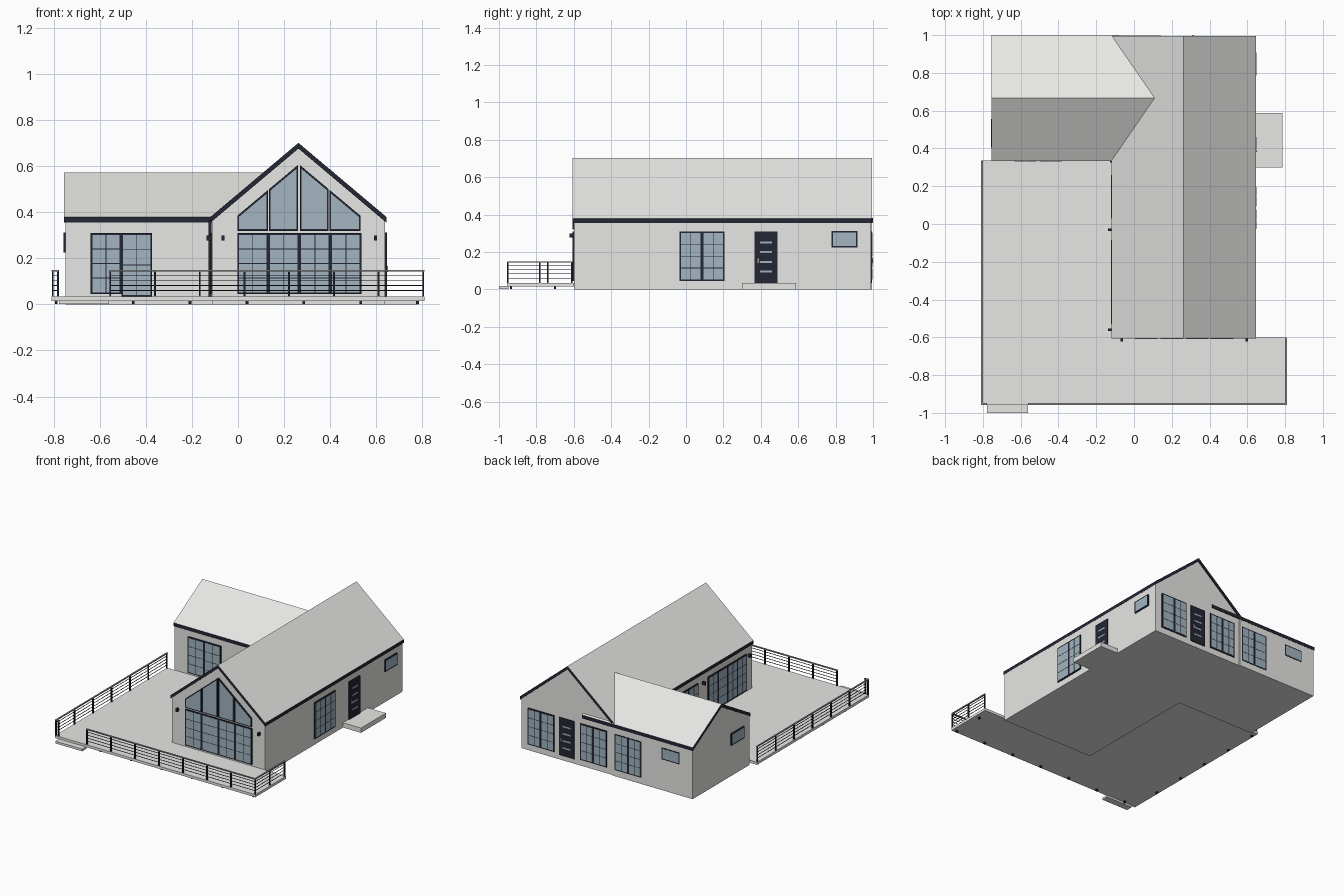
import bpy
import bmesh

cube = bpy.data.objects.get("Cube")
if cube:
    bpy.data.objects.remove(cube, do_unlink=True)


def material(name, r, g, b):
    m = bpy.data.materials.new(name)
    m.use_nodes = True
    m.diffuse_color = (r, g, b, 1)
    m.node_tree.nodes["Principled BSDF"].inputs["Base Color"].default_value = (r, g, b, 1)
    return m


LIGHT = material("light plaster", 0.8, 0.8, 0.78)
DARK = material("dark trim", 0.017, 0.019, 0.033)
GLASS = material("window glass", 0.36, 0.46, 0.53)
STEEL = material("brushed steel", 0.35, 0.35, 0.35)


def rect(u0, u1, v0, v1):
    return [(u0, v0), (u1, v0), (u1, v1), (u0, v1)]


def box(x0, x1, y0, y1, z0, z1, mat):
    return (rect(x0, x1, y0, y1), "z", z0, z1, mat)


def build(name, parts):
    """Make one object from extruded outlines: (points, axis, low, high, material)."""
    bm = bmesh.new()
    mats = []
    place = {"x": lambda p, d: (d, p[0], p[1]),
             "y": lambda p, d: (p[0], d, p[1]),
             "z": lambda p, d: (p[0], p[1], d)}
    for pts, axis, lo, hi, mat in parts:
        if mat not in mats:
            mats.append(mat)
        a = [bm.verts.new(place[axis](p, lo)) for p in pts]
        b = [bm.verts.new(place[axis](p, hi)) for p in pts]
        faces = [bm.faces.new(a), bm.faces.new(b[::-1])]
        for i in range(len(pts)):
            j = (i + 1) % len(pts)
            faces.append(bm.faces.new((a[i], b[i], b[j], a[j])))
        for f in faces:
            f.material_index = mats.index(mat)
    bmesh.ops.recalc_face_normals(bm, faces=bm.faces)
    mesh = bpy.data.meshes.new(name)
    bm.to_mesh(mesh)
    bm.free()
    for m in mats:
        mesh.materials.append(m)
    obj = bpy.data.objects.new(name, mesh)
    bpy.context.collection.objects.link(obj)
    return obj


# Walls: extrusion axis, position, outward sign
FRONT = ("y", -0.6, -1)
WING_FRONT = ("y", 0.34, -1)
BACK = ("y", 0.988, 1)
RIGHT = ("x", 0.64, 1)
LEFT = ("x", -0.75, -1)
COURT = ("x", -0.115, -1)


def plate(wall, pts, depth, mat):
    axis, pos, sign = wall
    return (pts, axis, pos - sign * 0.003, pos + sign * depth, mat)


# House bodies and roofs
EAVE, THICK = 0.38, 0.025


def gable_wing(name, axis, u0, u1, ridge, wall_span, roof_span):
    mid, e, r = (u0 + u1) / 2, EAVE - THICK / 2, ridge - THICK / 2
    i = 0.006
    build(name + "_walls", [([(u0 + i, 0), (u1 - i, 0), (u1 - i, e), (mid, r), (u0 + i, e)],
                             axis, *wall_span, LIGHT)])
    roof = build(name + "_roof", [([(u0, EAVE), (mid, ridge), (u1, EAVE), (u1, EAVE - THICK),
                                    (mid, ridge - THICK), (u0, EAVE - THICK)],
                                   axis, *roof_span, DARK)])
    # upward slopes are light, all edges stay dark
    roof.data.materials.append(LIGHT)
    for f in roof.data.polygons:
        if f.normal.z > 0.3:
            f.material_index = 1


gable_wing("main", "y", -0.12, 0.645, 0.702, (-0.6, 0.988), (-0.607, 0.995))
gable_wing("wing", "x", 0.334, 1.0, 0.573, (-0.75, -0.1), (-0.755, 0.14))
build("downpipe", [box(-0.128, -0.115, 0.326, 0.34, 0.03, 0.365, DARK)])


# Windows: a dark frame plate with raised panes in a grid
def window(name, wall, u0, u1, z0=0.045, z1=0.31, panels=2, cols=2, rows=4):
    edge, bar = 0.008, 0.0035
    parts = [plate(wall, rect(u0, u1, z0, z1), 0.007, DARK)]
    pw = (u1 - u0) / panels
    for p in range(panels):
        a = u0 + p * pw + edge
        cw = (pw - 2 * edge + bar) / cols
        ch = (z1 - z0 - 2 * edge + bar) / rows
        for c in range(cols):
            for r in range(rows):
                x, z = a + c * cw, z0 + edge + r * ch
                parts.append(plate(wall, rect(x, x + cw - bar, z, z + ch - bar), 0.008, GLASS))
    build(name, parts)


def small_window(name, wall, u0, u1):
    window(name, wall, u0, u1, 0.225, 0.312, 1, 1, 1)


window("front_window", FRONT, -0.003, 0.536, panels=4)
window("wing_window", WING_FRONT, -0.64, -0.507, panels=1)
window("wing_glass_door", WING_FRONT, -0.507, -0.373, z0=0.033, panels=1)
window("court_window_large", COURT, -0.53, -0.085, panels=4)
window("court_window_small", COURT, 0.03, 0.26)
window("right_window", RIGHT, -0.035, 0.205)
for n, (a, b) in enumerate([(0.37, 0.585), (-0.053, 0.16), (-0.335, -0.12)]):
    window(f"back_window_{n + 1}", BACK, a, b)
small_window("right_small_window", RIGHT, 0.778, 0.917)
small_window("back_small_window", BACK, -0.645, -0.5)
small_window("left_small_window", LEFT, 0.405, 0.555)

# Sloped gable glazing, mirrored about the ridge
MID, SLOPE = 0.2645, 0.837


def sloped(u0, u1, z0, lift):
    top = lambda u: 0.388 + lift + SLOPE * u
    return [(u0, z0), (u1, z0), (u1, top(u1)), (u0, top(u0))]


panes = []
for a, b in [(-0.003, 0.131), (0.135, 0.2605)]:
    for pts, depth, mat in [(sloped(a, b, 0.32, 0), 0.007, DARK),
                            (sloped(a + 0.007, b - 0.007, 0.328, -0.011), 0.008, GLASS)]:
        panes.append(plate(FRONT, pts, depth, mat))
        panes.append(plate(FRONT, [(2 * MID - u, z) for u, z in pts], depth, mat))
build("gable_window", panes)


# Entrance doors with four glazed slits and a handle
def door(name, wall, u0, u1, handle):
    mid = (u0 + u1) / 2
    parts = [plate(wall, rect(u0, u1, 0.035, 0.31), 0.007, DARK)]
    for i in range(4):
        z = 0.09 + i * 0.052
        parts.append(plate(wall, rect(mid - 0.032, mid + 0.032, z, z + 0.011), 0.008, GLASS))
    parts.append(plate(wall, rect(handle - 0.004, handle + 0.004, 0.14, 0.166), 0.012, STEEL))
    build(name, parts)


door("right_door", RIGHT, 0.365, 0.49, 0.385)
door("back_door", BACK, 0.208, 0.332, 0.31)

# Wall lamps
for n, (wall, u) in enumerate([(FRONT, -0.065), (FRONT, 0.597), (COURT, -0.03), (COURT, -0.56)]):
    build(f"wall_lamp_{n + 1}", [plate(wall, rect(u - 0.006, u + 0.006, 0.278, 0.3), 0.022, DARK)])

# Deck, steps and deck feet
X, Y0, Y1, TOP = 0.81, -0.957, 0.337, 0.035
build("deck", [([(-X, Y0), (X, Y0), (X, -0.602), (-0.11, -0.602), (-0.11, Y1), (-X, Y1)],
                "z", 0.016, TOP, LIGHT)])
build("front_step", [box(-0.777, -0.56, -1.0, -0.95, 0.002, 0.018, LIGHT)])
build("right_step", [box(0.63, 0.785, 0.3, 0.587, 0, 0.035, LIGHT)])
feet = [(0.78 - i * 0.247, -0.935) for i in range(7)]
feet += [(-0.79, -0.7 + i * 0.25) for i in range(5)] + [(0.78, -0.7)]
build("deck_feet", [box(x - 0.006, x + 0.006, y - 0.006, y + 0.006, 0.003, 0.018, DARK)
                    for x, y in feet])


# Railings: posts, thin wires and a steel handrail
def railing(name, x0, x1, y0, y1, spans):
    def bar(w, z0, z1, mat):
        return box(x0 - w, x1 + w, y0 - w, y1 + w, z0, z1, mat)
    parts = [bar(0.005, 0.143, 0.15, STEEL)]
    parts += [bar(0.0015, z, z + 0.003, DARK) for z in (0.059, 0.081, 0.103, 0.125)]
    for i in range(spans + 1):
        x, y = x0 + (x1 - x0) * i / spans, y0 + (y1 - y0) * i / spans
        parts.append(box(x - 0.004, x + 0.004, y - 0.004, y + 0.004, 0.02, 0.144, DARK))
    build(name, parts)


RX, RY = X - 0.005, Y0 + 0.005
railing("front_railing", -0.555, RX, RY, RY, 7)
railing("front_corner_railing", -RX, -0.782, RY, RY, 1)
railing("left_railing", -RX, -RX, RY, 0.328, 6)
railing("right_railing", RX, RX, RY, -0.612, 2)
